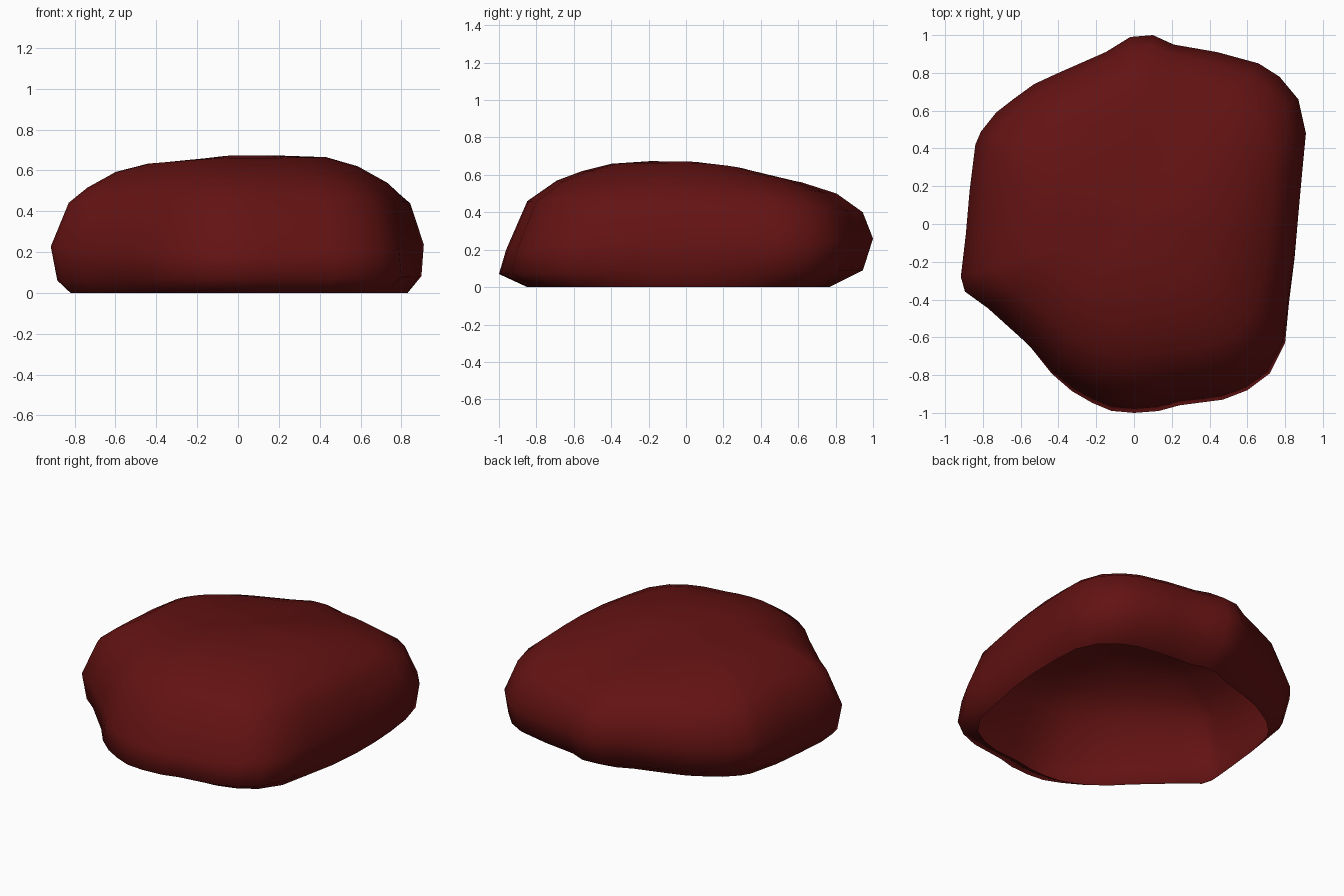
import bpy, bmesh, math

cube = bpy.data.objects.get("Cube")
if cube:
    bpy.data.objects.remove(cube, do_unlink=True)

# Widest outline of the boulder, counter-clockwise from its left side
OUTLINE = [(.87, .05), (.89, .27), (.91, .48), (.87, .66), (.77, .78), (.66, .85),
           (.44, .91), (.21, .95), (.1, 1), (-.02, .99), (-.15, .91), (-.4, .8),
           (-.53, .74), (-.64, .66), (-.73, .59), (-.81, .49), (-.84, .42), (-.87, .18),
           (-.89, -.05), (-.92, -.28), (-.9, -.36), (-.78, -.45), (-.55, -.67), (-.44, -.8),
           (-.33, -.89), (-.22, -.95), (-.12, -.99), (0, -1), (.13, -.99), (.24, -.96),
           (.47, -.93), (.6, -.88), (.72, -.79), (.8, -.63), (.82, -.42), (.85, -.18)]

# Wall profiles (fraction of outline radius, height), from the open rim to the crown
LEFT = [(.95, 0), (1, .08), (1, .23), (.93, .45), (.83, .54), (.66, .62), (.48, .665), (.25, .672)]
BACK = [(.78, 0), (.95, .09), (1, .26), (.95, .4), (.82, .5), (.64, .56), (.4, .605), (.2, .632)]
RIGHT = [(.9, 0), (.96, .06), (1, .23), (.91, .44), (.82, .51), (.67, .59), (.5, .63), (.27, .645)]
FRONT = [(.86, 0), (1, .07), (.965, .2), (.86, .46), (.71, .57), (.58, .62), (.42, .66), (.2, .674)]
PROFILES = [LEFT, BACK, RIGHT, FRONT]
CROWN_HEIGHT = .66
MEAN_RADIUS = .92


def wall_point(x, y, level):
    """Point of one ring, blending the two profiles nearest to its direction."""
    turn = (math.atan2(y, x) / (math.pi / 2)) % 4
    side = int(turn) % 4
    t = turn - int(turn)
    t = t * t * (3 - 2 * t)
    (s0, z0), (s1, z1) = PROFILES[side][level], PROFILES[(side + 1) % 4][level]
    scale, z = s0 + (s1 - s0) * t, z0 + (z1 - z0) * t
    # Inner rings lose the notches of the outline
    radius = math.hypot(x, y)
    fade = min(1, (1 - scale) * 1.2)
    k = scale * (1 + (MEAN_RADIUS / radius - 1) * fade)
    return x * k, y * k, z


# Rock colour
red = bpy.data.materials.new("dark_red_rock")
red.use_nodes = True
colour = (.125, .006, .006, 1)
red.diffuse_color = colour
shader = next(n for n in red.node_tree.nodes if n.type == 'BSDF_PRINCIPLED')
shader.inputs["Base Color"].default_value = colour
shader.inputs["Roughness"].default_value = .9

# Hollow boulder shell, open underneath
bm = bmesh.new()
rings = [[bm.verts.new(wall_point(x, y, level)) for x, y in OUTLINE]
         for level in range(len(LEFT))]
count = len(OUTLINE)
for low, high in zip(rings, rings[1:]):
    for i in range(count):
        j = (i + 1) % count
        bm.faces.new((low[i], low[j], high[j], high[i]))
crown = bm.verts.new((0, 0, CROWN_HEIGHT))
for i in range(count):
    bm.faces.new((rings[-1][i], rings[-1][(i + 1) % count], crown))
for face in bm.faces:
    face.smooth = True
mesh = bpy.data.meshes.new("boulder")
bm.to_mesh(mesh)
bm.free()
mesh.materials.append(red)
boulder = bpy.data.objects.new("boulder", mesh)
bpy.context.collection.objects.link(boulder)
